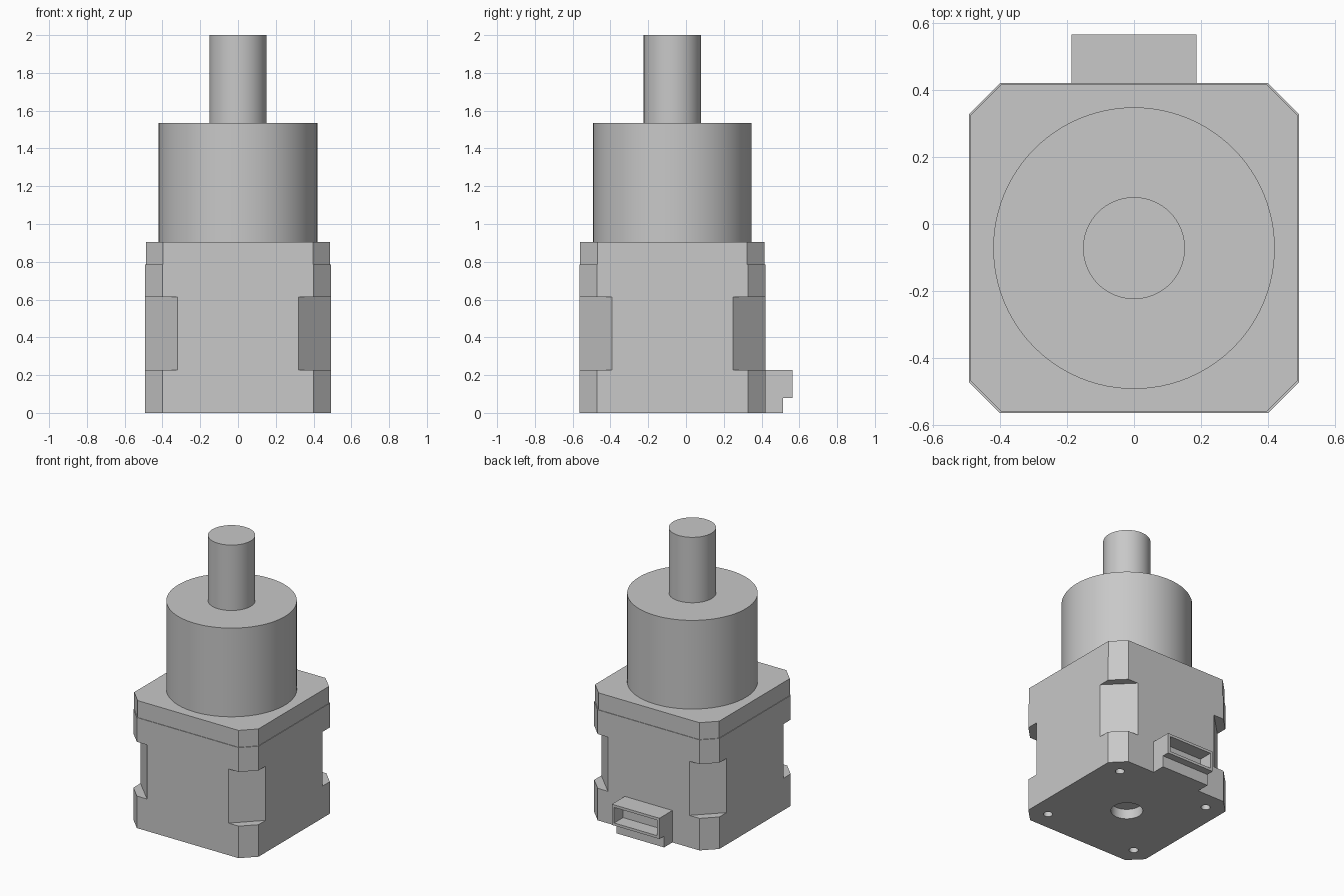
import bpy
import bmesh
from math import pi, radians, sqrt
from mathutils import Matrix

if "Cube" in bpy.data.objects:
    bpy.data.objects.remove(bpy.data.objects["Cube"], do_unlink=True)

AXIS_Y = -0.072      # the motor axis sits forward of the origin
HALF = 0.492         # half width of the body
BACK = AXIS_Y + HALF

steel = bpy.data.materials.new("light_grey_metal")
steel.use_nodes = True
grey = (0.58, 0.58, 0.58, 1)
steel.diffuse_color = grey
steel.node_tree.nodes["Principled BSDF"].inputs["Base Color"].default_value = grey


def make_object(name, bm):
    bmesh.ops.recalc_face_normals(bm, faces=bm.faces[:])
    mesh = bpy.data.meshes.new(name)
    bm.to_mesh(mesh)
    bm.free()
    obj = bpy.data.objects.new(name, mesh)
    bpy.context.collection.objects.link(obj)
    mesh.materials.append(steel)
    return obj


def activate(obj):
    bpy.ops.object.select_all(action="DESELECT")
    obj.select_set(True)
    bpy.context.view_layer.objects.active = obj


def smooth(obj):
    activate(obj)
    bpy.ops.object.shade_smooth_by_angle(angle=radians(30))


def extrude_profile(name, points, offset):
    bm = bmesh.new()
    face = bm.faces.new([bm.verts.new(p) for p in points])
    grown = bmesh.ops.extrude_face_region(bm, geom=[face], use_keep_orig=True)
    moved = [v for v in grown["geom"] if isinstance(v, bmesh.types.BMVert)]
    bmesh.ops.translate(bm, verts=moved, vec=offset)
    return make_object(name, bm)


def chamfered_block(name, half, chamfer, z0, z1):
    a, b = half, half - chamfer
    outline = [(a, -b), (a, b), (b, a), (-b, a), (-a, b), (-a, -b), (-b, -a), (b, -a)]
    return extrude_profile(name, [(x, y + AXIS_Y, z0) for x, y in outline], (0, 0, z1 - z0))


def cylinder(name, radius, z0, z1, x=0, y=0, sides=96):
    bm = bmesh.new()
    place = Matrix.Translation((x, y + AXIS_Y, (z0 + z1) / 2))
    bmesh.ops.create_cone(bm, cap_ends=True, segments=sides, radius1=radius,
                          radius2=radius, depth=z1 - z0, matrix=place)
    return make_object(name, bm)


def cut(target, cutter):
    cutter.hide_render = True
    mod = target.modifiers.new("cut", "BOOLEAN")
    mod.operation = "DIFFERENCE"
    mod.solver = "EXACT"
    mod.object = cutter
    activate(target)
    bpy.ops.object.modifier_apply(modifier=mod.name)
    bpy.data.objects.remove(cutter, do_unlink=True)


# Motor body with deeper corner recesses around its middle
body = chamfered_block("motor_body", HALF, 0.092, 0, 0.785)
recess_depth = 0.172
reach = (2 * HALF - recess_depth) / sqrt(2)
for i in range(4):
    bm = bmesh.new()
    place = (Matrix.Translation((0, AXIS_Y, 0.42)) @ Matrix.Rotation(pi / 4 + i * pi / 2, 4, "Z")
             @ Matrix.Translation((reach + 0.1, 0, 0)) @ Matrix.Diagonal((0.2, 0.4, 0.385, 1)))
    bmesh.ops.create_cube(bm, size=1, matrix=place)
    cut(body, make_object("corner_cutter", bm))

# Centre recess and four screw holes in the underside
cut(body, cylinder("centre_cutter", 0.103, -0.1, 0.07, sides=48))
for sx in (-1, 1):
    for sy in (-1, 1):
        cut(body, cylinder("screw_cutter", 0.03, -0.1, 0.1, sx * 0.36, sy * 0.36, 24))
smooth(body)

# Mounting plate, gearbox drum and output shaft
chamfered_block("mounting_plate", HALF - 0.004, 0.092, 0.785, 0.905)
smooth(cylinder("gearbox", 0.42, 0.905, 1.535))
smooth(cylinder("output_shaft", 0.152, 1.535, 2.0))

# Rear connector: stepped housing with an open socket
side = [(BACK, 0), (0.513, 0), (0.513, 0.08), (0.565, 0.08), (0.565, 0.227), (BACK, 0.227)]
connector = extrude_profile("connector", [(-0.187, y, z) for y, z in side], (0.374, 0, 0))
bm = bmesh.new()
bm.from_mesh(connector.data)
mouth = max(bm.faces, key=lambda f: f.calc_center_median().y)
bmesh.ops.inset_region(bm, faces=[mouth], thickness=0.026)
pushed = bmesh.ops.extrude_discrete_faces(bm, faces=[mouth])
bmesh.ops.translate(bm, verts=pushed["faces"][0].verts[:], vec=(0, -0.1, 0))
bm.to_mesh(connector.data)
bm.free()
